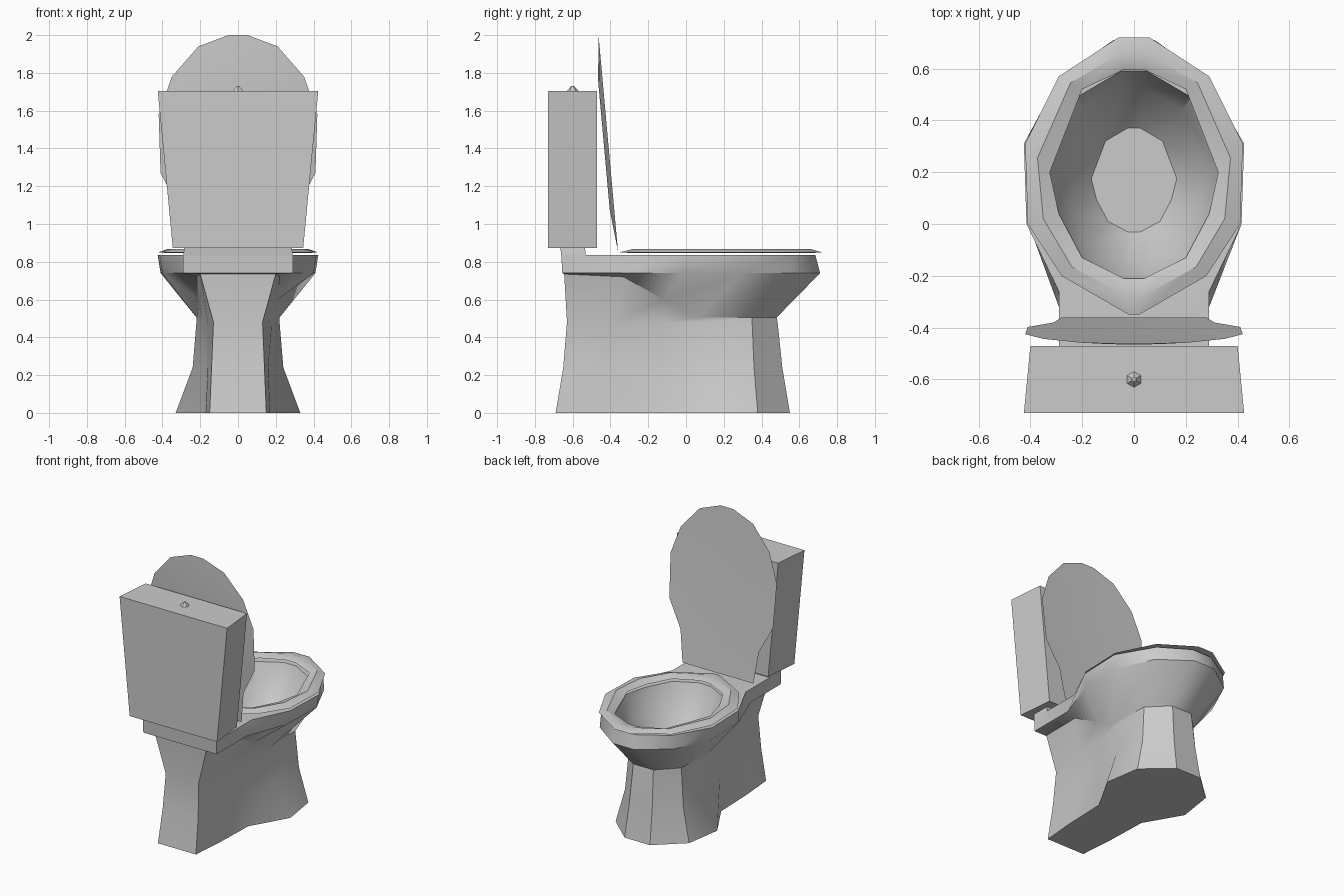
import bpy, bmesh, math

if "Cube" in bpy.data.objects:
    bpy.data.objects.remove(bpy.data.objects["Cube"])


def finish(name, bm, angle=35):
    bmesh.ops.recalc_face_normals(bm, faces=bm.faces)
    me = bpy.data.meshes.new(name)
    bm.to_mesh(me)
    bm.free()
    ob = bpy.data.objects.new(name, me)
    bpy.context.collection.objects.link(ob)
    bpy.ops.object.select_all(action='DESELECT')
    ob.select_set(True)
    bpy.context.view_layer.objects.active = ob
    bpy.ops.object.shade_smooth_by_angle(angle=math.radians(angle))
    return ob


def mirrored(half, z=None):
    """Half outline (x >= 0) to a full closed ring of 3D points."""
    pts = [(p[0], p[1], p[2] if z is None else z) for p in half]
    return pts + [(-x, y, h) for x, y, h in reversed(pts)]


def loft(name, rings, caps=True, closed=False):
    """Skin a stack of equal-length rings."""
    bm = bmesh.new()
    vs = [[bm.verts.new(p) for p in r] for r in rings]
    n = len(vs[0])
    pairs = list(zip(vs, vs[1:])) + ([(vs[-1], vs[0])] if closed else [])
    for a, b in pairs:
        for i in range(n):
            j = (i + 1) % n
            bm.faces.new((a[i], a[j], b[j], b[i]))
    if caps:
        bm.faces.new(vs[0])
        bm.faces.new(vs[-1])
    return finish(name, bm)


def scaled(half, s, cy):
    return [(x * s, cy + (y - cy) * s) for x, y in half]


# Pedestal, flared rim and hollow bowl in one skin
foot = [(.15, -.69), (.17, -.45), (.18, -.14), (.33, .12), (.29, .38), (.10, .55)]
shin = [(.14, -.65), (.16, -.42), (.17, -.14), (.24, .10), (.23, .36), (.09, .51)]
waist = [(.13, -.63), (.16, -.38), (.18, -.12), (.22, .07), (.21, .35), (.08, .485)]
neck = [(.20, -.645, .735), (.22, -.33, .72), (.21, -.12, .60),
        (.22, .06, .505), (.21, .35, .505), (.08, .48, .505)]
rim_low = [(.29, -.655), (.29, -.32), (.40, -.02), (.41, .30), (.29, .56), (.08, .71)]
rim_top = [(.29, -.66), (.29, -.26), (.415, 0), (.425, .31), (.28, .56), (.08, .685)]
mouth = [(.05, -.21), (.20, -.13), (.29, .04), (.33, .20), (.22, .49), (.05, .59)]
loft("bowl_and_pedestal", [
    mirrored(foot, 0), mirrored(shin, .24), mirrored(waist, .48), mirrored(neck),
    mirrored(rim_low, .74), mirrored(rim_top, .835), mirrored(mouth, .83),
    mirrored(scaled(mouth, .85, .18), .68), mirrored(scaled(mouth, .5, .15), .53)])

# Seat ring, pointed at the hinge end
seat_out = [(.02, -.35), (.28, -.20), (.41, 0), (.42, .31), (.29, .57), (.06, .72)]
seat_in = [(.04, -.21), (.20, -.13), (.29, .04), (.325, .20), (.20, .52), (.04, .595)]
ridge = [((a + c) / 2, (b + d) / 2) for (a, b), (c, d) in zip(seat_out, seat_in)]
loft("seat", [mirrored(seat_out, .85), mirrored(ridge, .868),
              mirrored(seat_in, .848), mirrored(ridge, .846)],
     caps=False, closed=True)

# Raised lid: egg outline with a dished front and a bulged back
lid_half = [(.28, .855), (.31, 1.08), (.41, 1.27), (.42, 1.58),
            (.35, 1.78), (.21, 1.94), (.05, 2.0)]


def lid_y(z):
    return -.36 - .103 * (z - .855) / 1.145


bm = bmesh.new()
edge = [bm.verts.new(p) for p in mirrored([(x, lid_y(z), z) for x, z in lid_half])]
for depth in (-.006, -.024):
    inner = [bm.verts.new((v.co.x * .6, lid_y(z) + depth, z))
             for v in edge for z in [1.40 + (v.co.z - 1.40) * .6]]
    for i in range(len(edge)):
        j = (i + 1) % len(edge)
        bm.faces.new((edge[i], edge[j], inner[j], inner[i]))
    bm.faces.new(inner)
finish("lid", bm)

# Tank, tapering towards the bottom
loft("tank", [mirrored([(.345, -.73), (.32, -.47)], .872),
              mirrored([(.425, -.73), (.40, -.47)], 1.705)])

# Raised shelf carrying the tank
loft("tank_shelf", [mirrored([(.29, -.66), (.29, -.53)], .83),
                    mirrored([(.285, -.665), (.285, -.535)], .875)])

# Flush button
bm = bmesh.new()
bmesh.ops.create_cone(bm, cap_ends=True, segments=6, radius1=.033, radius2=.008, depth=.028)
bmesh.ops.translate(bm, verts=bm.verts, vec=(0, -.60, 1.716))
finish("flush_button", bm, 20)
